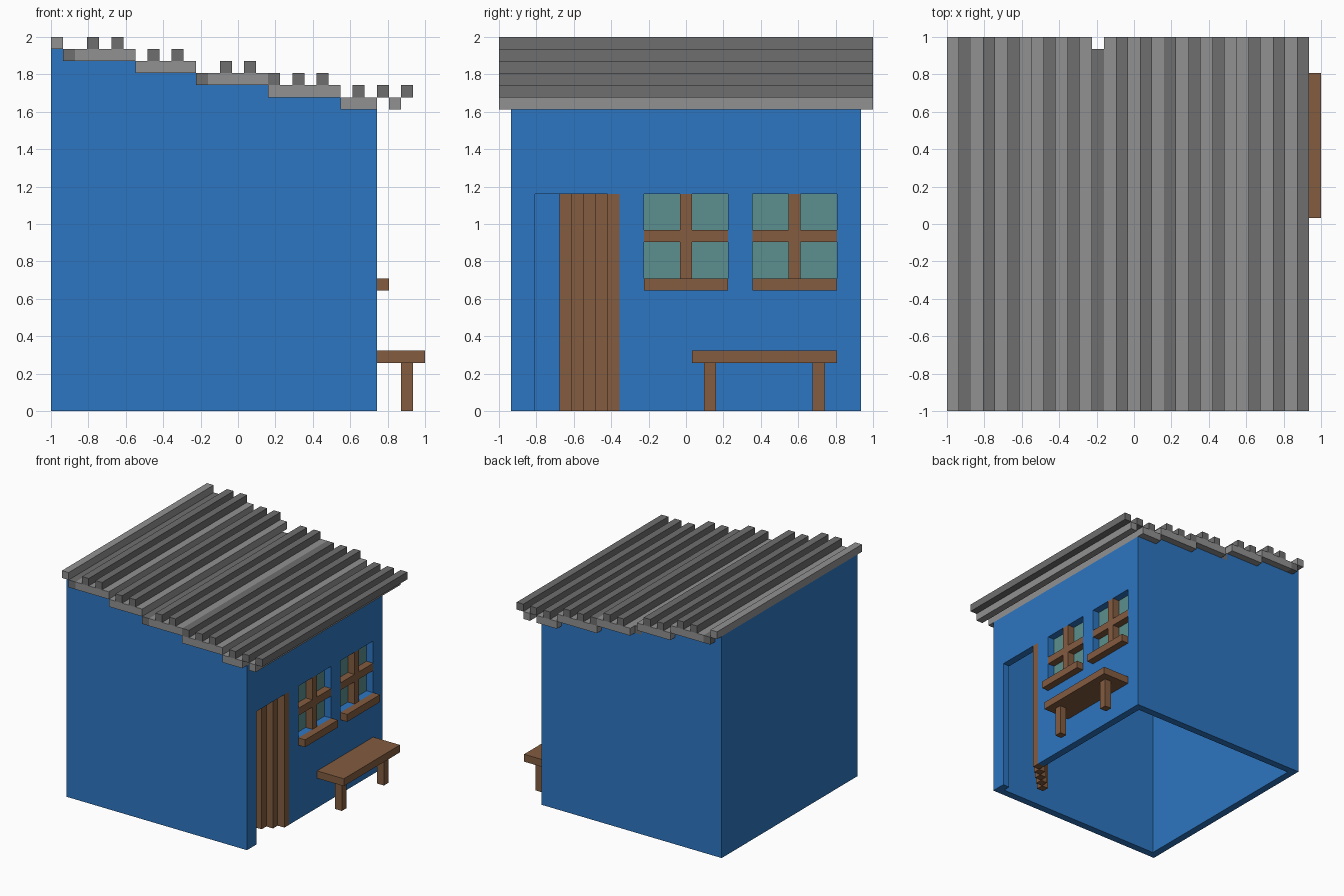
import bpy, bmesh
from mathutils import Vector

cube = bpy.data.objects.get("Cube")
if cube:
    bpy.data.objects.remove(cube, do_unlink=True)

U = 2 / 31                      # one block of the building grid


def P(x, y, z):
    """Grid position to world position."""
    return Vector((x * U - 1, y * U - 1, z * U))


def material(name, rgb):
    lin = [((c / 255 + 0.055) / 1.055) ** 2.4 for c in rgb] + [1]
    m = bpy.data.materials.new(name)
    m.use_nodes = True
    m.diffuse_color = lin
    bsdf = m.node_tree.nodes["Principled BSDF"]
    bsdf.inputs["Base Color"].default_value = lin
    bsdf.inputs["Roughness"].default_value = 0.9
    return m


BLUE = material("wall_blue", (45, 118, 194))
WOOD = material("wood_brown", (131, 92, 64))
LIGHT = material("light_grey", (145, 145, 145))
DARK = material("dark_grey", (110, 110, 110))
GLASS = material("glass_teal", (91, 144, 142))


def finish(name, bm, mat):
    me = bpy.data.meshes.new(name)
    bm.to_mesh(me)
    bm.free()
    me.materials.append(mat)
    ob = bpy.data.objects.new(name, me)
    bpy.context.collection.objects.link(ob)
    return ob


def boxes(name, mat, items):
    """One object from boxes given as (x0, x1, y0, y1, z0, z1)."""
    bm = bmesh.new()
    for x0, x1, y0, y1, z0, z1 in items:
        vs = bmesh.ops.create_cube(bm, size=1)["verts"]
        for v in vs:
            v.co = P(x1 if v.co.x > 0 else x0,
                     y1 if v.co.y > 0 else y0,
                     z1 if v.co.z > 0 else z0)
    return finish(name, bm, mat)


# Roof steps: (first column, end column, underside height)
STEPS = [(0, 1, 30), (1, 7, 29), (7, 12, 28), (12, 18, 27), (18, 24, 26), (24, 27, 25)]


# Front and back walls: stepped profile, one block thick
def gable_wall(name, y):
    pts = [(27, 0), (0, 0)]
    for a, b, z in STEPS:
        pts += [(a, z), (b, z)]
    bm = bmesh.new()
    face = bm.faces.new([bm.verts.new(P(x, y, z)) for x, z in pts])
    ext = bmesh.ops.extrude_face_region(bm, geom=[face])["geom"]
    bmesh.ops.translate(bm, vec=(0, U, 0),
                        verts=[v for v in ext if isinstance(v, bmesh.types.BMVert)])
    bmesh.ops.recalc_face_normals(bm, faces=bm.faces)
    return finish(name, bm, BLUE)


gable_wall("front_wall", 1)
gable_wall("back_wall", 29)
boxes("left_wall", BLUE, [(0, 1, 2, 29, 0, 30)])

# Right wall: grid with a door hole and two window holes, thickened inward
ys, zs = [2, 3, 10, 12, 19, 21, 28, 29], [0, 11, 18, 25]
holes = {(1, 0), (1, 1), (3, 1), (5, 1)}
bm = bmesh.new()
for i in range(len(ys) - 1):
    for j in range(len(zs) - 1):
        if (i, j) not in holes:
            corners = [(ys[i], zs[j]), (ys[i + 1], zs[j]),
                       (ys[i + 1], zs[j + 1]), (ys[i], zs[j + 1])]
            bm.faces.new([bm.verts.new(P(27, y, z)) for y, z in corners])
bmesh.ops.remove_doubles(bm, verts=bm.verts, dist=1e-4)
right_wall = finish("right_wall", bm, BLUE)
solid = right_wall.modifiers.new("thickness", "SOLIDIFY")
solid.thickness = U
solid.offset = -1

# Door standing ajar, its planks stepping inward from the hinge
boxes("door", WOOD, [(26 - k, 27 - k, 9 - k, 10 - k, 0, 18) for k in range(5)])

# Windows: glass behind a flush cross, with a projecting sill
for side, y in (("front", 12), ("back", 21)):
    boxes(side + "_window_glass", GLASS, [(25, 26, y, y + 7, 11, 18)])
    boxes(side + "_window_cross", WOOD, [(26, 27, y + 3, y + 4, 11, 18),
                                         (26, 27, y, y + 3, 14, 15),
                                         (26, 27, y + 4, y + 7, 14, 15)])
    boxes(side + "_window_sill", WOOD, [(27, 28, y, y + 7, 10, 11)])

# Bench
boxes("bench_seat", WOOD, [(27, 31, 16, 28, 4, 5)])
boxes("bench_legs", WOOD, [(29, 30, y, y + 1, 0, 4) for y in (17, 26)])

# Roof: light slats form the stepped base, dark slats lie raised or in the gaps
raised = {3: 30, 5: 30, 8: 29, 10: 29, 14: 28, 16: 28, 18: 27,
          20: 27, 22: 27, 25: 26, 27: 26, 29: 26}
level = {1: 29, 12: 27}
light = [(i, i + 1, 0, 31, z, z + 1) for a, b, z in STEPS
         for i in range(a, b) if i not in level]
light.append((28, 29, 0, 31, 25, 26))
dark = [(i, i + 1, 0, 30 if i == 12 else 31, z, z + 1)
        for i, z in {**raised, **level}.items()]
boxes("light_roof_slats", LIGHT, light)
boxes("dark_roof_slats", DARK, dark)
